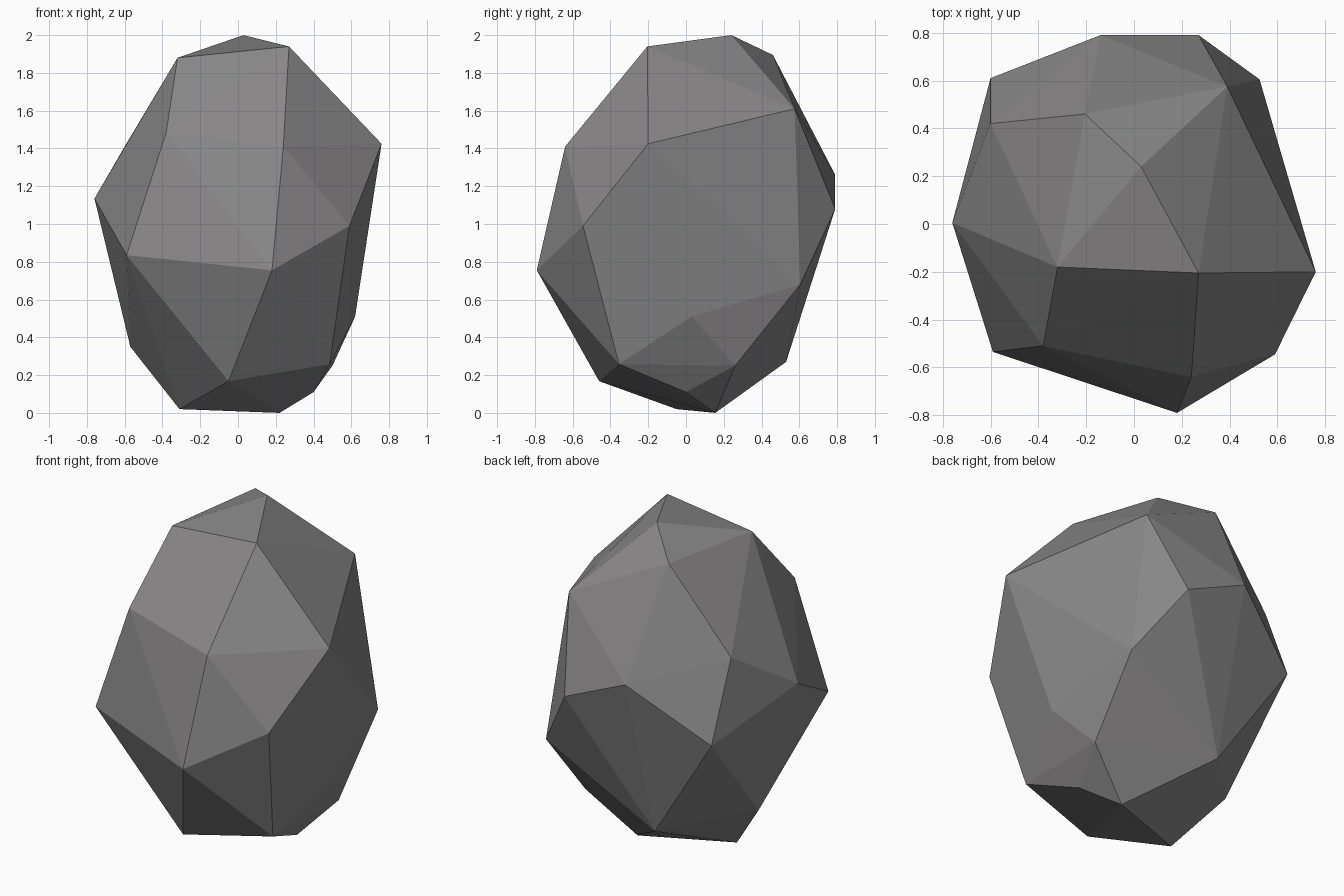
import bpy, bmesh

# Corner points of the boulder, in rough rings from crown to base
CROWN = [(0.03, 0.24, 2.0), (0.27, -0.205, 1.94), (-0.32, -0.18, 1.88), (-0.205, 0.46, 1.895)]
SHOULDER = [(-0.38, -0.51, 1.485), (0.24, -0.64, 1.41), (0.76, -0.20, 1.425),
            (0.39, 0.575, 1.61), (-0.60, 0.42, 1.41)]
WAIST = [(-0.14, 0.79, 1.26), (0.27, 0.79, 1.08), (0.525, 0.605, 0.68), (-0.60, 0.61, 0.94),
         (-0.76, 0.005, 1.135), (-0.59, -0.535, 0.835), (0.18, -0.79, 0.755), (0.59, -0.545, 0.99)]
FOOT = [(-0.57, 0.11, 0.35), (-0.45, -0.27, 0.415), (-0.05, -0.46, 0.168), (0.485, -0.355, 0.258),
        (0.62, 0.03, 0.51), (0.50, 0.26, 0.25), (-0.16, 0.53, 0.27)]
BASE = [(-0.31, -0.05, 0.02), (0.22, 0.155, 0.0), (0.40, 0.0, 0.11)]

# Faceted boulder: convex hull wrapped round the rings
bm = bmesh.new()
for ring in (CROWN, SHOULDER, WAIST, FOOT, BASE):
    for co in ring:
        bm.verts.new(co)
hull = bmesh.ops.convex_hull(bm, input=bm.verts[:])
loose = [v for v in bm.verts if not v.link_faces]
bmesh.ops.delete(bm, geom=loose, context='VERTS')
bmesh.ops.recalc_face_normals(bm, faces=bm.faces[:])
mesh = bpy.data.meshes.new("boulder")
bm.to_mesh(mesh)
bm.free()

# Stone colour
stone = bpy.data.materials.new("warm grey stone")
stone.diffuse_color = (0.25, 0.243, 0.243, 1)
mesh.materials.append(stone)
boulder = bpy.data.objects.new("boulder", mesh)
bpy.context.collection.objects.link(boulder)
